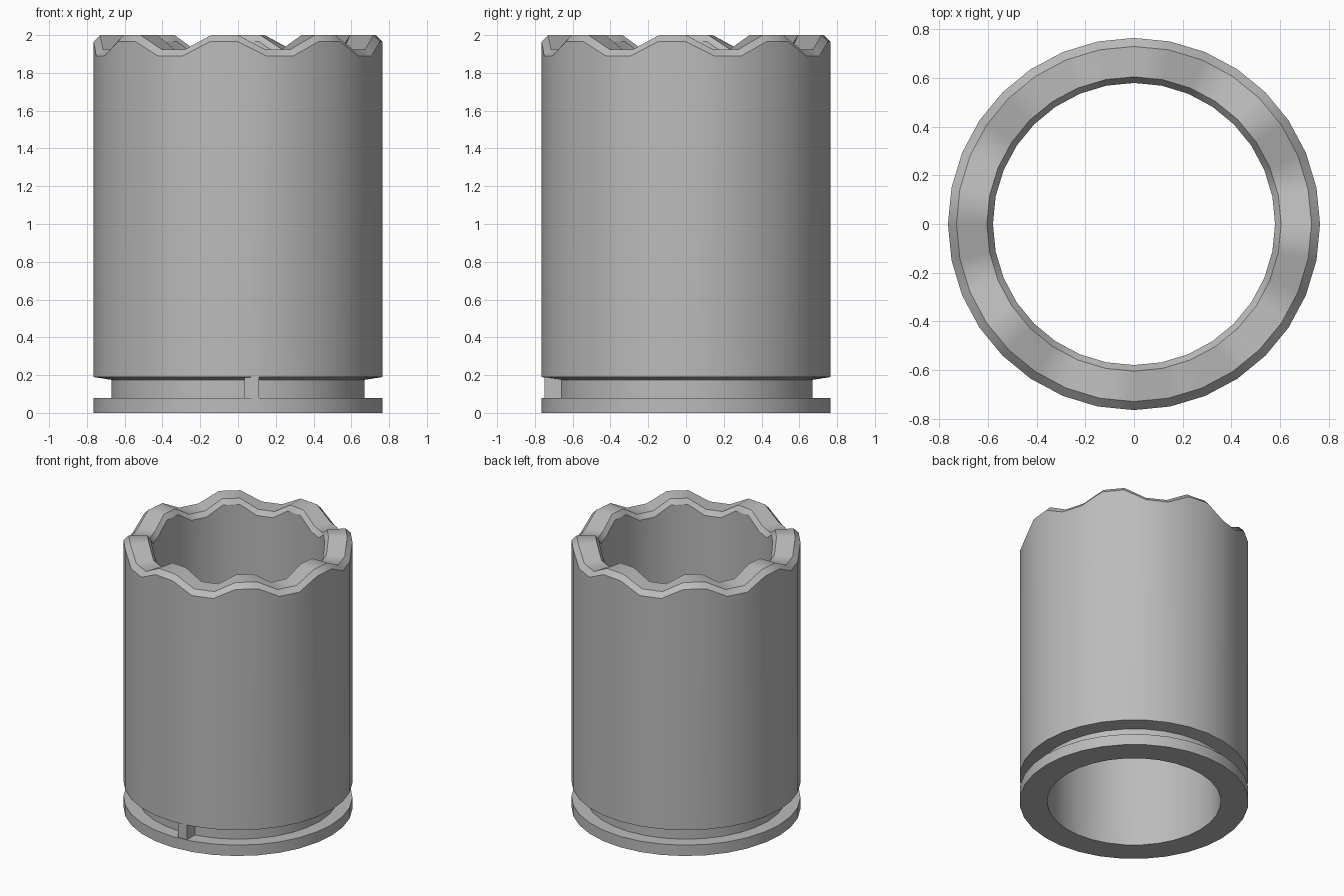
import bpy, bmesh, math

cube = bpy.data.objects.get("Cube")
if cube:
    bpy.data.objects.remove(cube, do_unlink=True)

SEGMENTS = 32
PEAK_DROP = 0.075

metal = bpy.data.materials.new("plain grey")
metal.use_nodes = True
grey = (0.5, 0.5, 0.5, 1)
metal.diffuse_color = grey
metal.node_tree.nodes["Principled BSDF"].inputs["Base Color"].default_value = grey


def finish(name, bm):
    bmesh.ops.recalc_face_normals(bm, faces=bm.faces)
    mesh = bpy.data.meshes.new(name)
    bm.to_mesh(mesh)
    bm.free()
    mesh.materials.append(metal)
    obj = bpy.data.objects.new(name, mesh)
    bpy.context.collection.objects.link(obj)
    bpy.ops.object.select_all(action='DESELECT')
    obj.select_set(True)
    bpy.context.view_layer.objects.active = obj
    bpy.ops.object.shade_smooth_by_angle(angle=math.radians(35))
    return obj


def wave(k):
    # Two raised steps, then two lowered ones, eight times round
    return 0 if k % 4 in (0, 3) else -PEAK_DROP


# Sleeve: closed wall section (radius, height, follows the wavy rim)
section = [
    (0.58, 0, False), (0.765, 0, False), (0.765, 0.08, False),
    (0.67, 0.08, False), (0.67, 0.175, False), (0.765, 0.19, False),
    (0.765, 1.965, True), (0.73, 2.0, True), (0.605, 2.0, True),
    (0.58, 1.965, True),
]
bm = bmesh.new()
rings = []
for k in range(SEGMENTS):
    a = math.tau * k / SEGMENTS
    rings.append([
        bm.verts.new((r * math.sin(a), -r * math.cos(a), z + (wave(k) if wavy else 0)))
        for r, z, wavy in section
    ])
for k in range(SEGMENTS):
    here, there = rings[k], rings[(k + 1) % SEGMENTS]
    for i in range(len(section)):
        j = (i + 1) % len(section)
        bm.faces.new((here[i], there[i], there[j], here[j]))
finish("wavy_sleeve", bm)

# Small locating key bridging the groove at the front
bm = bmesh.new()
bmesh.ops.create_cube(bm, size=1)
bmesh.ops.scale(bm, vec=(0.075, 0.11, 0.115), verts=bm.verts)
bmesh.ops.translate(bm, vec=(0.073, -0.695, 0.133), verts=bm.verts)
finish("groove_key", bm)
